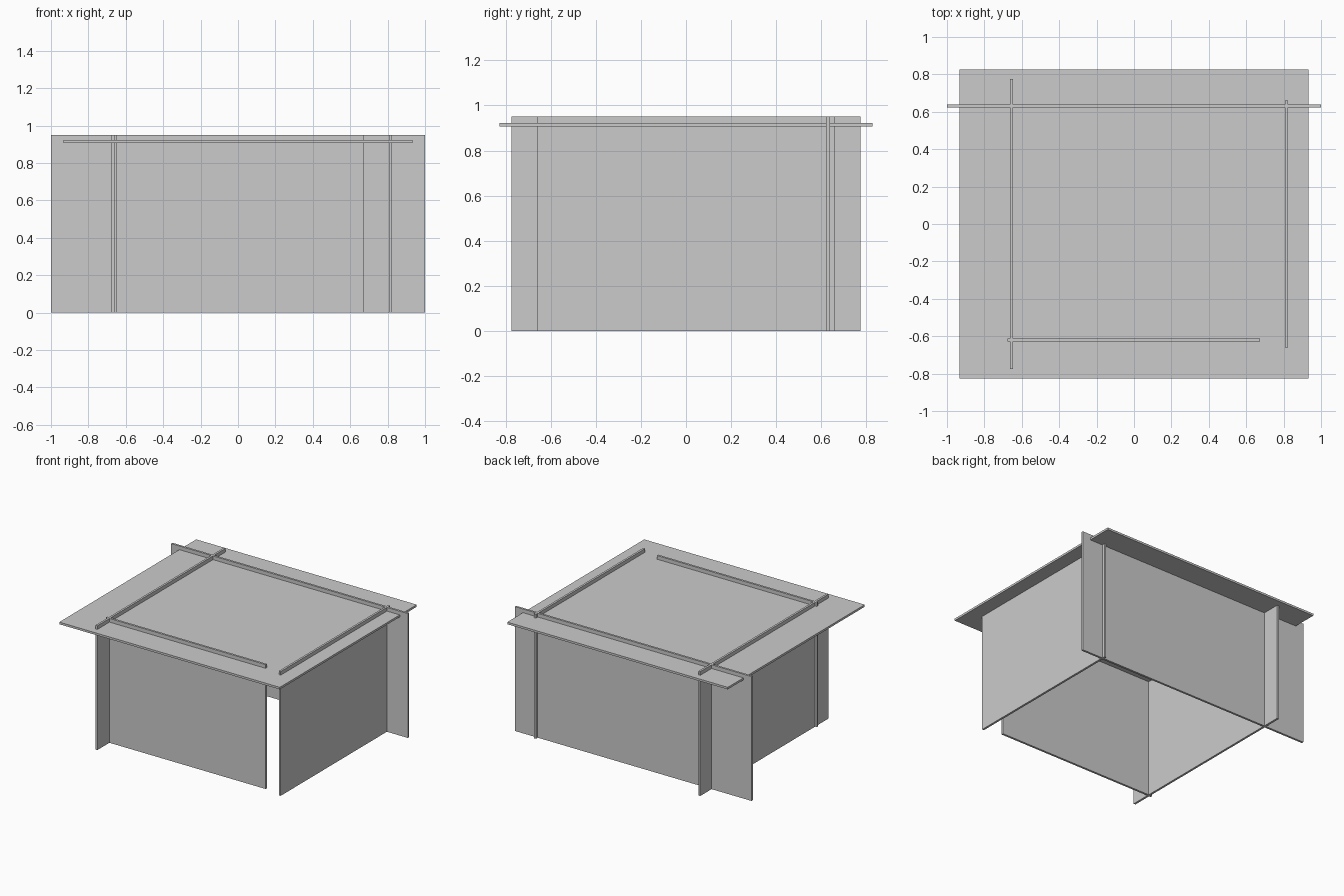
import bpy
import bmesh
from mathutils import Matrix, Vector

if "Cube" in bpy.data.objects:
    bpy.data.objects.remove(bpy.data.objects["Cube"])

T = 0.016       # panel thickness
H = 0.95        # wall height


def panel(name, x0, x1, y0, y1, z0, z1):
    """Flat rectangular board spanning the given limits."""
    bm = bmesh.new()
    size = Vector((x1 - x0, y1 - y0, z1 - z0))
    bmesh.ops.create_cube(bm, size=1, matrix=Matrix.Diagonal(size.to_4d()))
    mesh = bpy.data.meshes.new(name)
    bm.to_mesh(mesh)
    bm.free()
    obj = bpy.data.objects.new(name, mesh)
    obj.location = ((x0 + x1) / 2, (y0 + y1) / 2, (z0 + z1) / 2)
    bpy.context.collection.objects.link(obj)
    return obj


# Walls running left to right: name, y centre, x limits
for name, y, x0, x1 in (("back_wall", 0.63, -1.0, 1.0),
                        ("front_wall", -0.62, -0.677, 0.674)):
    panel(name, x0, x1, y - T / 2, y + T / 2, 0, H)

# Walls running front to back: name, x centre, half length in y
for name, x, half in (("left_wall", -0.655, 0.775),
                      ("right_wall", 0.815, 0.66)):
    panel(name, x - T / 2, x + T / 2, -half, half, 0, H)

# Roof slab, slotted over the walls so their tops stand proud of it
panel("roof", -0.932, 0.932, -0.827, 0.827, 0.906, 0.906 + T)
